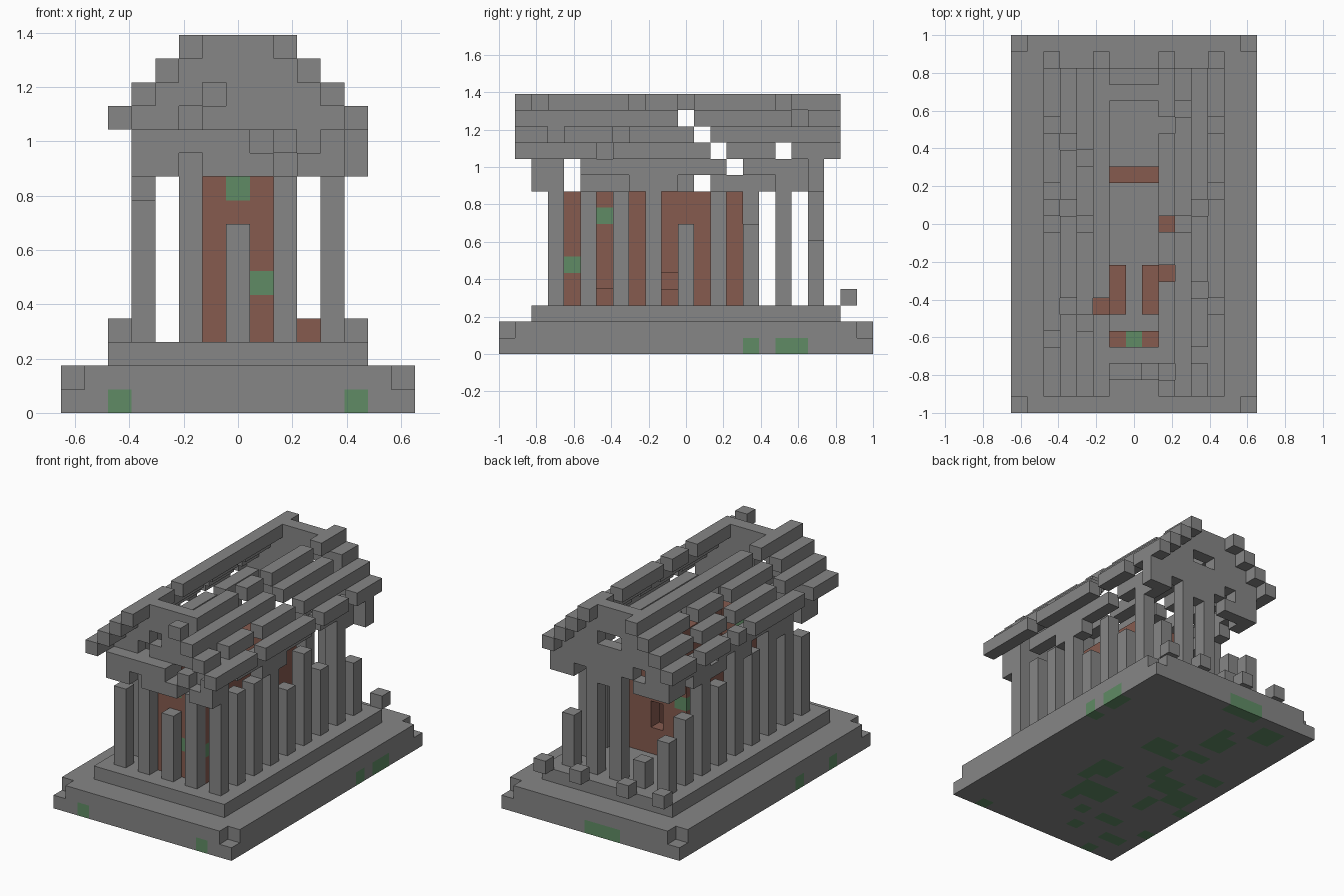
import bpy, bmesh, random
from mathutils import Vector

cube = bpy.data.objects.get("Cube")
if cube:
    bpy.data.objects.remove(cube, do_unlink=True)

V = 2 / 23                      # block size: grid is 15 x 23 x 16 blocks
random.seed(4)


def material(name, rgb):
    m = bpy.data.materials.new(name)
    m.use_nodes = True
    m.diffuse_color = (*rgb, 1)
    m.node_tree.nodes["Principled BSDF"].inputs["Base Color"].default_value = (*rgb, 1)
    return m


STONE, BRICK, MOSS = 0, 1, 2
MATS = [material("grey_stone", (0.24, 0.24, 0.24)),
        material("red_brick", (0.24, 0.105, 0.078)),
        material("green_moss", (0.115, 0.26, 0.13))]
parts = {}                      # part name -> {cell: material}
solid = set()                   # every filled cell


def span(a, b):
    return range(a, b + 1)


def fill(part, xs, ys, zs, mat=STONE, skip=()):
    cells = parts.setdefault(part, {})
    for i in xs:
        for j in ys:
            for k in zs:
                if (i, j, k) not in skip:
                    cells[i, j, k] = mat
                    solid.add((i, j, k))


def build(name, cells):
    bm = bmesh.new()
    verts = {}
    for cell, mat in cells.items():
        for axis in range(3):
            for side in (0, 1):
                near = list(cell)
                near[axis] += 2 * side - 1
                if tuple(near) in solid:
                    continue
                ring = []
                for a, b in ((0, 0), (1, 0), (1, 1), (0, 1)):
                    c = list(cell)
                    c[axis] += side
                    c[(axis + 1) % 3] += a
                    c[(axis + 2) % 3] += b
                    c = tuple(c)
                    if c not in verts:
                        verts[c] = bm.verts.new(Vector((c[0] - 7.5, c[1] - 11.5, c[2])) * V)
                    ring.append(verts[c])
                face = bm.faces.new(ring if side else ring[::-1])
                face.material_index = mat
    mesh = bpy.data.meshes.new(name)
    bm.to_mesh(mesh)
    bm.free()
    for m in MATS:
        mesh.materials.append(m)
    bpy.context.collection.objects.link(bpy.data.objects.new(name, mesh))


# Stepped base with notched corners
fill("base_slab", range(15), range(23), [0])
corners = {(i, j, 1) for i in (0, 14) for j in (0, 22)}
fill("base_step", range(15), range(23), [1], skip=corners)
fill("temple_floor", span(2, 12), span(2, 20), [2])

# Moss on the slab rim and in patches underneath
for i, j in ((2, 0), (12, 0), (14, 15), (14, 17), (14, 18), (0, 4), (0, 8),
             (5, 22), (6, 22), (7, 22)):
    fill("base_slab", [i], [j], [0], MOSS)
for n in range(24):
    i, j = random.randint(1, 12), random.randint(1, 20)
    fill("base_slab", span(i, i + random.randint(0, 1)), span(j, j + random.randint(0, 1)),
         [0], MOSS)

# Colonnade: top height per column, broken ones are shorter
broken = {(3, 3): 8, (7, 3): 7, (11, 11): 7, (11, 15): 7, (11, 19): 6,
          (3, 19): 6, (3, 17): 7, (3, 13): 8, (5, 19): 4}
for i in range(3, 12, 2):
    for j in range(3, 20, 2):
        if i in (3, 11) or j in (3, 19):
            fill("columns", [i], [j], span(3, broken.get((i, j), 9)))

# Brick inner chamber with doorway and holes
holes = {(9, 10, 4), (9, 6, 3), (7, 14, 6), (7, 14, 5)} | {(7, 4, k) for k in span(3, 7)}
for i in (5, 9):
    fill("chamber_walls", [i], span(4, 14), span(3, 9), BRICK, holes)
for j in (4, 14):
    fill("chamber_walls", span(5, 9), [j], span(3, 9), BRICK, holes)
for i in (6, 8):
    fill("chamber_benches", [i], span(6, 8), [3], BRICK)
for i, j, k in ((7, 4, 9), (8, 4, 5), (9, 4, 5), (9, 6, 8), (5, 14, 7)):
    fill("chamber_walls", [i], [j], [k], MOSS)

# Fallen blocks
fill("fallen_brick", [10], [10], [3], BRICK)
for i in (2, 5, 9, 12):
    fill("fallen_blocks", [i], [21], [3])

# Crumbling entablature along the sides
for i, gaps in ((3, (4, 8, 9, 12, 17)), (11, (4, 5, 6, 7, 11, 12, 13, 14, 15, 16))):
    fill("entablature", [i], [j for j in span(3, 18) if j not in gaps], [10])
    fill("entablature", [i], [j for j in span(3, 18) if j not in (4, 14)], [11])

# Front and back gables
front_holes = {(5, 3, 12), (8, 3, 11), (6, 3, 13), (9, 3, 10)}
back_holes = {(8, 19, 13), (7, 19, 13), (5, 19, 11), (10, 19, 10), (6, 19, 10)}
for part, j, gaps in (("front_gable", 3, front_holes), ("back_gable", 19, back_holes)):
    for k in span(10, 15):
        edge = max(3, k - 9)
        edge = min(edge, 5)
        fill(part, span(edge, 14 - edge), [j], [k], skip=gaps)
fill("front_frieze", (3, 4, 6, 7, 8, 10, 11), [2], [10])
fill("front_frieze", (3, 4, 5, 6, 7, 9, 11), [2], [11])
fill("back_gable", [12], [19], (10, 11))

# Stepped roof beams with missing pieces
left_gaps = {12: (4, 11, 13, 17), 13: (6, 12, 16), 14: (5, 11, 15), 15: (3, 6)}
right_gaps = {12: (6, 13, 17), 13: (3, 7, 12), 14: (11, 18), 15: (2, 3, 8, 11, 17)}
for k in span(12, 15):
    for i, gaps in ((k - 10, left_gaps), (24 - k, right_gaps)):
        fill("roof_beams", [i], [j for j in span(1, 20) if j not in gaps[k]], [k])

for name, cells in parts.items():
    build(name, cells)
